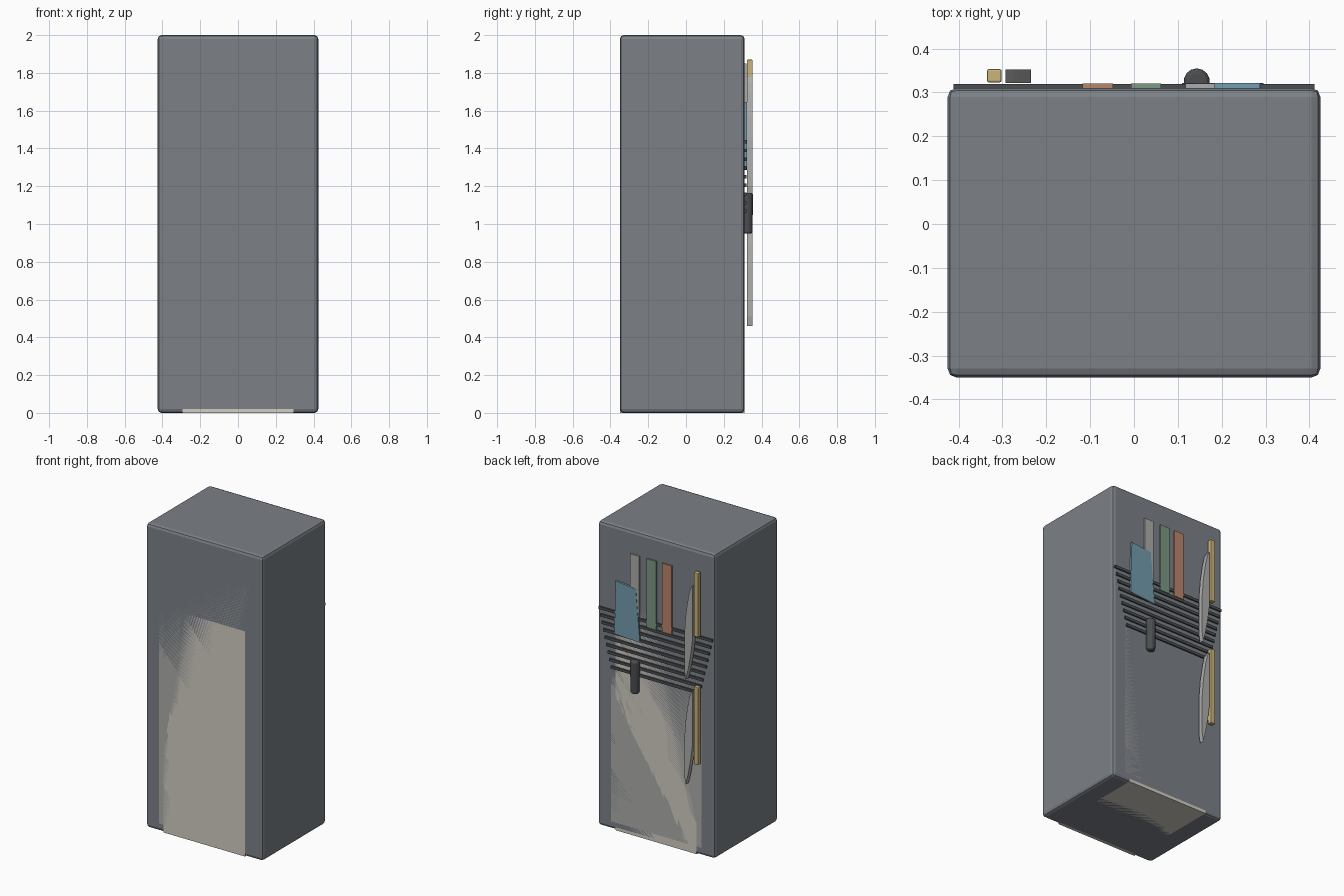
import bpy, bmesh
from math import radians

if "Cube" in bpy.data.objects:
    bpy.data.objects.remove(bpy.data.objects["Cube"])


def material(name, rgb):
    m = bpy.data.materials.new(name)
    m.diffuse_color = (*rgb, 1)
    m.use_nodes = True
    m.node_tree.nodes["Principled BSDF"].inputs["Base Color"].default_value = m.diffuse_color
    return m


BODY = material("slate", (0.20, 0.22, 0.245))
CREAM = material("cream", (0.65, 0.62, 0.56))
PALE = material("pale_grey", (0.42, 0.42, 0.41))
DARK = material("dark_grey", (0.07, 0.075, 0.08))
GOLD = material("gold", (0.60, 0.46, 0.20))
BLUE = material("blue", (0.17, 0.33, 0.43))
GREEN = material("green", (0.20, 0.32, 0.23))
ORANGE = material("orange", (0.50, 0.24, 0.15))


def finish(name, bm, mat, bevel=0.0, segments=2):
    bmesh.ops.recalc_face_normals(bm, faces=bm.faces)
    me = bpy.data.meshes.new(name)
    bm.to_mesh(me)
    bm.free()
    me.materials.append(mat)
    ob = bpy.data.objects.new(name, me)
    bpy.context.collection.objects.link(ob)
    if bevel:
        mod = ob.modifiers.new("bevel", 'BEVEL')
        mod.width = bevel
        mod.segments = segments
        mod.limit_method = 'ANGLE'
        mod.angle_limit = radians(40)
    return ob


def prism(name, outline, y0, y1, mat, bevel=0.0):
    """Extrude an (x, z) outline from y0 to y1."""
    bm = bmesh.new()
    face = bm.faces.new([bm.verts.new((x, y0, z)) for x, z in outline])
    new = bmesh.ops.extrude_face_region(bm, geom=[face])["geom"]
    verts = [v for v in new if isinstance(v, bmesh.types.BMVert)]
    bmesh.ops.translate(bm, verts=verts, vec=(0, y1 - y0, 0))
    return finish(name, bm, mat, bevel)


def box(name, x0, x1, y0, y1, z0, z1, mat, bevel=0.0):
    return prism(name, [(x0, z0), (x1, z0), (x1, z1), (x0, z1)], y0, y1, mat, bevel)


# Cabinet body with the two flush inner blocks
FRONT, BACK = -0.35, 0.31
box("cabinet_body", -0.425, 0.425, FRONT, BACK, 0, 2, BODY, 0.02)
box("inner_grey_panel", -0.33, 0.33, FRONT, BACK, 0.05, 1.80, PALE)
box("inner_cream_panel", -0.295, 0.295, FRONT, BACK, 0, 1.48, CREAM)

# Row of slats narrowing downwards
for i in range(9):
    half = 0.412 - 0.011 * i
    z = 1.435 - 0.046 * i
    box(f"slat_{i + 1}", -half, half, BACK - 0.004, 0.319, z - 0.009, z + 0.009, DARK)

# Upright strips and the slanted card
box("pale_strip", 0.118, 0.184, 0.309, 0.320, 1.45, 1.85, PALE)
box("green_strip", -0.007, 0.062, 0.309, 0.320, 1.40, 1.85, GREEN)
box("orange_strip", -0.118, -0.048, 0.309, 0.320, 1.40, 1.85, ORANGE)
prism("blue_card", [(0.11, 1.285), (0.295, 1.30), (0.287, 1.645), (0.14, 1.63)],
      0.309, 0.322, BLUE)

# Two gold bars, each paired with a curved grey blade
for tag, gold_z0, gold_z1, blade_top in (("upper", 1.45, 1.87, 1.78),
                                         ("lower", 0.61, 1.12, 1.09)):
    box(f"{tag}_gold_bar", -0.335, -0.302, 0.323, 0.353, gold_z0, gold_z1, GOLD, 0.004)
    blade = [(-0.293, 0), (-0.276, -0.03), (-0.262, -0.09), (-0.245, -0.20),
             (-0.235, -0.32), (-0.235, -0.58), (-0.244, -0.63), (-0.262, -0.56),
             (-0.280, -0.46), (-0.293, -0.36)]
    prism(f"{tag}_blade", [(x, blade_top + z) for x, z in blade], 0.322, 0.352, PALE)

# Rounded upright handle
bm = bmesh.new()
bmesh.ops.create_cone(bm, cap_ends=True, segments=14, radius1=0.027, radius2=0.030, depth=0.215)
bmesh.ops.translate(bm, verts=bm.verts, vec=(0.143, 0.325, 1.057))
finish("handle", bm, DARK, 0.012, 3)
